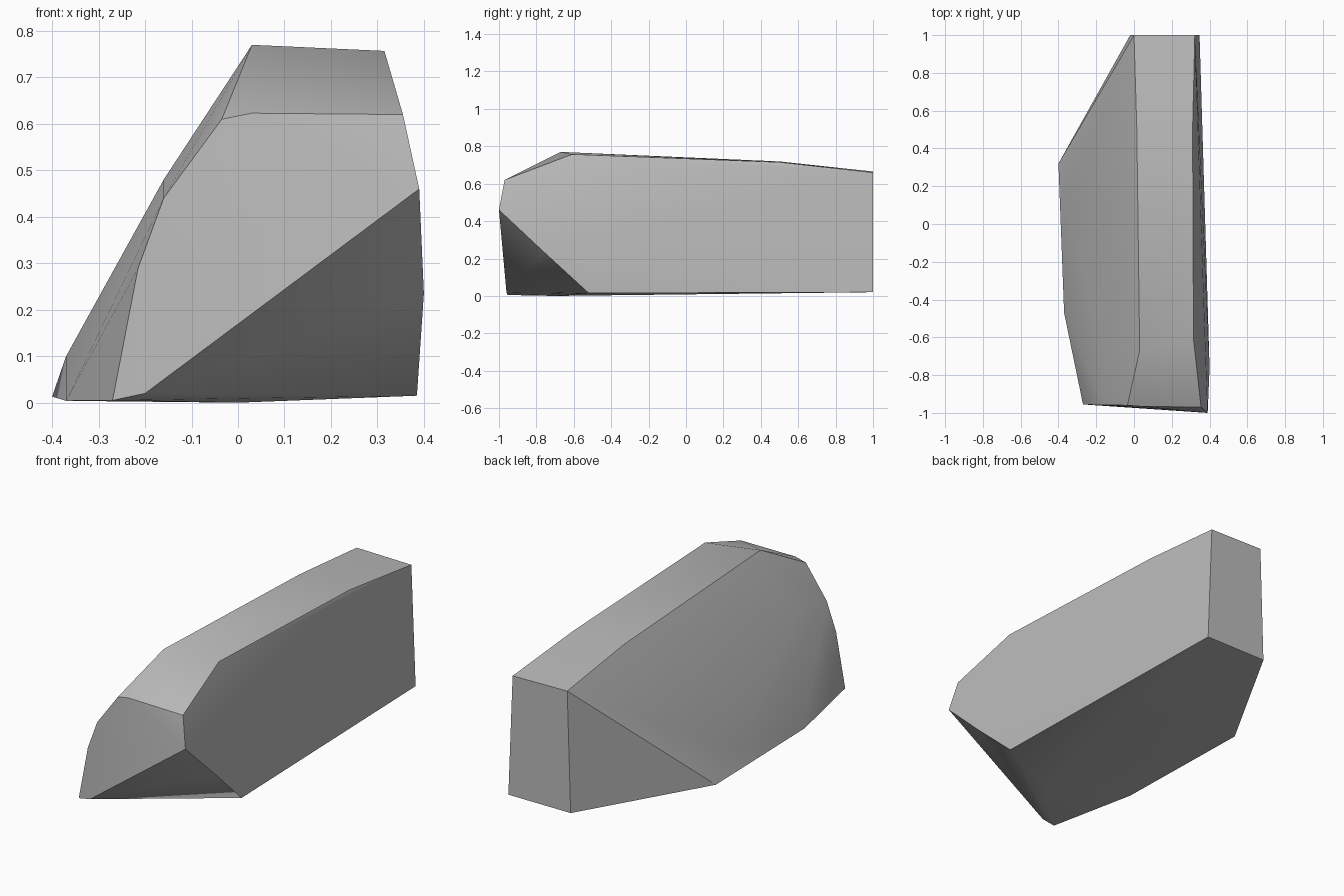
import bpy, bmesh
from mathutils import Vector

cube = bpy.data.objects.get("Cube")
if cube:
    bpy.data.objects.remove(cube, do_unlink=True)

# Plain stone colour
stone = bpy.data.materials.new("grey stone")
stone.use_nodes = True
grey = (0.5, 0.5, 0.5, 1)
stone.diffuse_color = grey
shader = stone.node_tree.nodes["Principled BSDF"]
shader.inputs["Base Color"].default_value = grey
shader.inputs["Roughness"].default_value = 0.9

# Corners of the chipped boulder, grouped by region
back_end = [(0, 1, .665), (.322, 1, .66), (.347, 1, .02), (-.02, 1, .02)]
top_ridge = [(.03, -.67, .77), (.315, -.61, .757), (.31, .5, .715), (.015, .5, .719)]
front_rim = [(.355, -.97, .62), (.03, -.965, .623), (-.035, -.96, .61),
             (-.16, -.957, .44), (-.215, -.957, .29)]
front_chip = [(.39, -1, .46), (.40, -.76, .235), (.385, -.52, .015),
              (-.27, -.955, .005), (-.2, -.96, .02)]
left_flank = [(-.4, .32, .013), (-.37, -.47, .004), (-.16, -.7, .48), (-.37, .1, .1)]
underside = [(0, -.7, 0)]

# Wrap the corners in a convex skin
bm = bmesh.new()
for corner in back_end + top_ridge + front_rim + front_chip + left_flank + underside:
    bm.verts.new(Vector(corner))
hull = bmesh.ops.convex_hull(bm, input=bm.verts)
loose = [v for v in bm.verts if not v.link_faces]
bmesh.ops.delete(bm, geom=loose, context='VERTS')
bmesh.ops.recalc_face_normals(bm, faces=bm.faces)

mesh = bpy.data.meshes.new("boulder")
bm.to_mesh(mesh)
bm.free()
mesh.materials.append(stone)
boulder = bpy.data.objects.new("boulder", mesh)
bpy.context.collection.objects.link(boulder)

# Soft facets with crisp main edges
bpy.context.view_layer.objects.active = boulder
boulder.select_set(True)
bpy.ops.object.shade_smooth_by_angle(angle=0.52)
